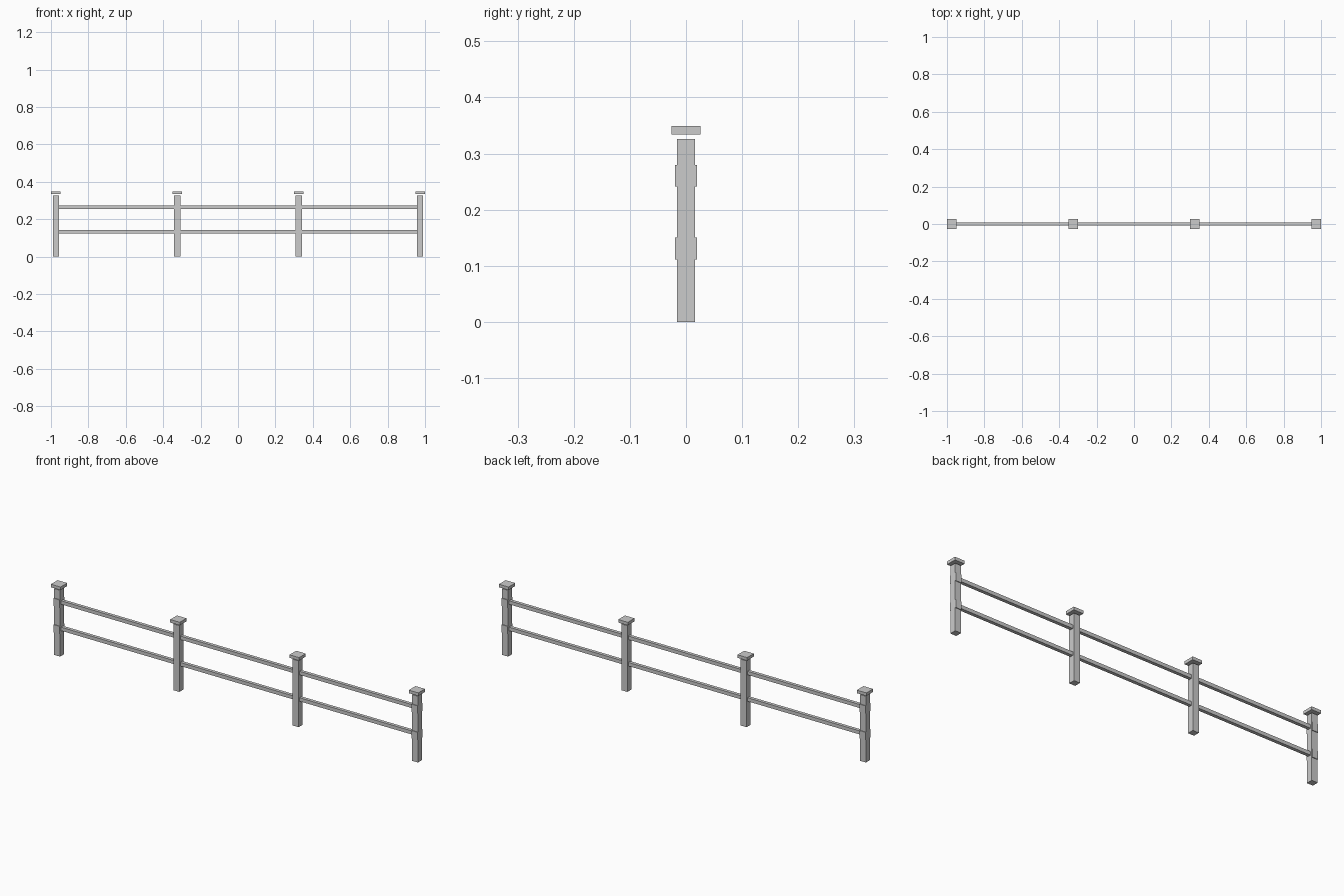
import bpy

if "Cube" in bpy.data.objects:
    bpy.data.objects.remove(bpy.data.objects["Cube"])

def box(name, loc, size):
    bpy.ops.mesh.primitive_cube_add(size=1, location=loc)
    ob = bpy.context.object
    ob.name = name
    ob.scale = size
    bpy.ops.object.transform_apply(location=False, rotation=False, scale=True)
    return ob

# Posts with flat caps floating just above
for i in range(4):
    x = -0.974 + i * 0.6493
    box(f"post_{i+1}", (x, 0, 0.163), (0.0325, 0.0315, 0.326))
    box(f"post_cap_{i+1}", (x, 0, 0.3415), (0.052, 0.052, 0.015))

# Two rails with brackets wrapping the outer posts
for name, z in (("lower", 0.1305), ("upper", 0.2605)):
    box(f"{name}_rail", (0, 0, z + 0.003), (1.948, 0.0165, 0.0175))
    for side, s in (("left", -1), ("right", 1)):
        box(f"{name}_{side}_bracket", (s * 0.974, 0, z), (0.032, 0.039, 0.039))
